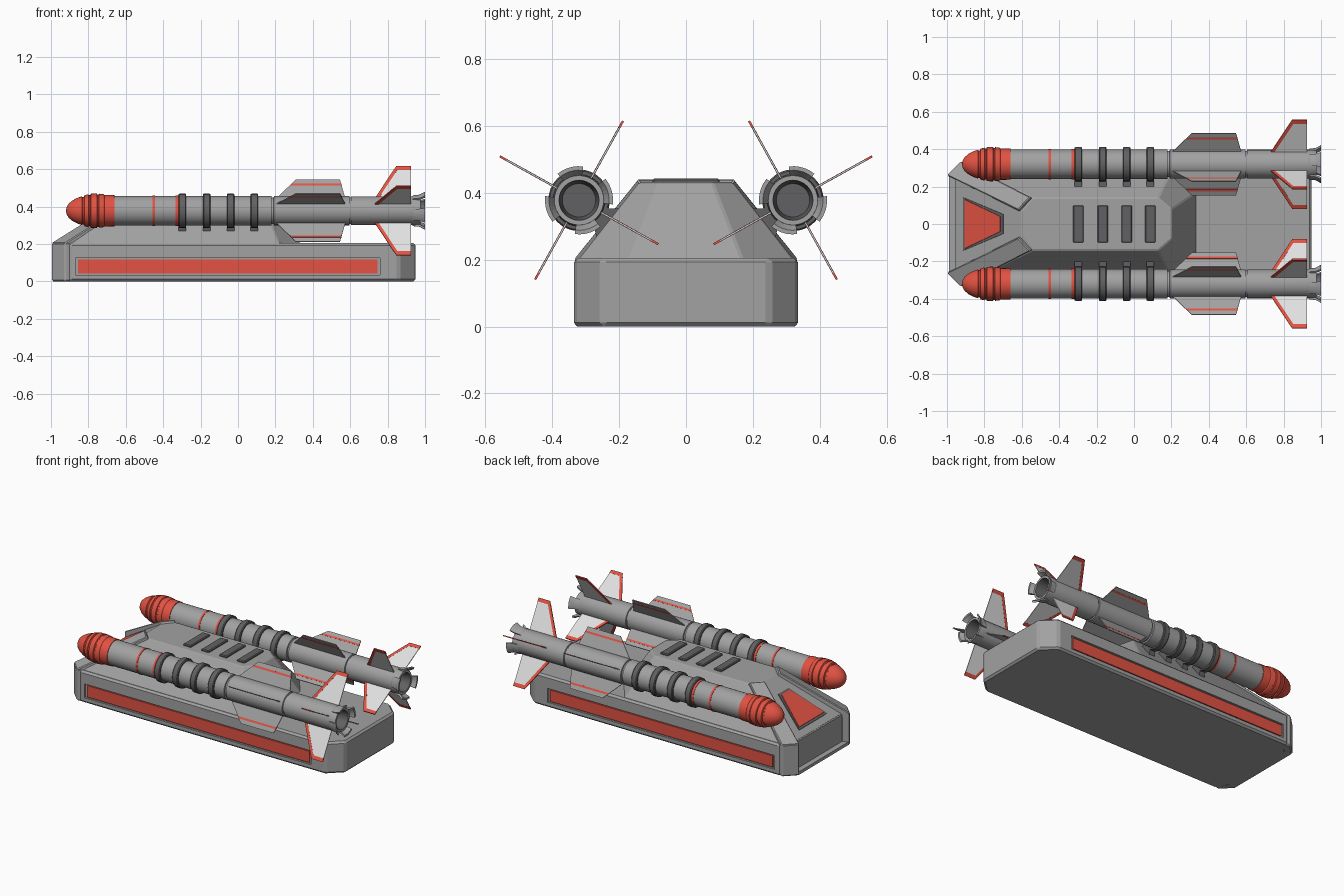
import bpy, bmesh, math
from mathutils import Vector

if "Cube" in bpy.data.objects:
    bpy.data.objects.remove(bpy.data.objects["Cube"])


def material(name, rgb):
    m = bpy.data.materials.new(name)
    m.diffuse_color = (*rgb, 1)
    m.use_nodes = True
    m.node_tree.nodes["Principled BSDF"].inputs["Base Color"].default_value = m.diffuse_color
    return m


GREY = material("hull grey", (0.36, 0.36, 0.36))
DARK = material("dark grey", (0.12, 0.12, 0.125))
LIGHT = material("light grey", (0.75, 0.75, 0.75))
RED = material("red", (0.76, 0.085, 0.055))
AX_Y, AX_Z = 0.32, 0.378          # missile axis


def make(name, verts, faces, mats, bevel=0.0, face_mats=None, smooth=False):
    me = bpy.data.meshes.new(name)
    me.from_pydata([tuple(v) for v in verts], [], faces)
    for m in mats:
        me.materials.append(m)
    if face_mats:
        for p, i in zip(me.polygons, face_mats):
            p.material_index = i
    bm = bmesh.new()
    bm.from_mesh(me)
    bmesh.ops.remove_doubles(bm, verts=bm.verts, dist=1e-5)
    bmesh.ops.recalc_face_normals(bm, faces=bm.faces)
    bm.to_mesh(me)
    bm.free()
    ob = bpy.data.objects.new(name, me)
    bpy.context.collection.objects.link(ob)
    if bevel:
        b = ob.modifiers.new("bevel", 'BEVEL')
        b.width, b.segments, b.limit_method = bevel, 1, 'ANGLE'
        b.angle_limit = math.radians(25)
    if smooth:
        bpy.ops.object.select_all(action='DESELECT')
        ob.select_set(True)
        bpy.context.view_layer.objects.active = ob
        bpy.ops.object.shade_smooth_by_angle(angle=math.radians(30))
    return ob


def loft(name, a, b, mat, bevel=0.0):
    """Solid between two matching loops."""
    n = len(a)
    faces = [tuple(range(n)), tuple(range(n, 2 * n))]
    faces += [(i, (i + 1) % n, (i + 1) % n + n, i + n) for i in range(n)]
    return make(name, list(a) + list(b), faces, [mat], bevel)


def box(name, x, y, z, mat, bevel=0.0):
    ring = [(x[0], y[0]), (x[1], y[0]), (x[1], y[1]), (x[0], y[1])]
    return loft(name, [(*p, z[0]) for p in ring], [(*p, z[1]) for p in ring], mat, bevel)


def plan(half, z):
    """Mirror a half outline (y > 0) into a closed loop at height z."""
    return [(x, y, z) for x, y in half] + [(x, -y, z) for x, y in reversed(half)]


# ---- base, with a recess for the red strip on each side
base_half = [(-0.955, 0.25), (-0.90, 0.335), (0.86, 0.335), (0.95, 0.25)]
base = loft("base", plan(base_half, 0), plan(base_half, 0.205), GREY, 0.012)
for s in (-1, 1):
    cutter = box("strip_cutter", (-0.87, 0.76), (s * 0.323, s * 0.36), (0.035, 0.125), GREY)
    cutter.hide_render = True
    mod = base.modifiers.new("recess", 'BOOLEAN')
    mod.object, mod.operation, mod.solver = cutter, 'DIFFERENCE', 'EXACT'
    bpy.context.view_layer.objects.active = base
    for m in [m.name for m in base.modifiers]:
        bpy.ops.object.modifier_apply(modifier=m)
    bpy.data.objects.remove(cutter)
    box("side_strip", (-0.855, 0.745), (s * 0.322, s * 0.331), (0.043, 0.117), RED)

# ---- upper hull
low = [(-0.955, 0.25), (-0.92, 0.325), (0.22, 0.325), (0.335, 0.17)]
high = [(-0.60, 0.07), (-0.54, 0.14), (0.13, 0.14), (0.20, 0.08)]
loft("upper_hull", plan(low, 0.197), plan(high, 0.432), GREY, 0.006)

# ---- front corner posts, sloping bars and sill
for s in (-1, 1):
    foot = [(-1.0, 0.26), (-0.925, 0.335), (-0.88, 0.32), (-0.95, 0.235)]
    loft("front_post", [(x, s * y, 0) for x, y in foot],
         [(x, s * y, 0.208) for x, y in foot], GREY, 0.008)
    bottom = [(-1.0, 0.26, 0.205), (-0.925, 0.335, 0.205), (-0.88, 0.32, 0.17), (-0.95, 0.235, 0.17)]
    top = [(-0.62, 0.075, 0.442), (-0.555, 0.145, 0.442), (-0.53, 0.13, 0.41), (-0.60, 0.06, 0.41)]
    loft("front_bar", [(x, s * y, z) for x, y, z in bottom],
         [(x, s * y, z) for x, y, z in top], GREY, 0.005)
box("front_sill", (-0.99, -0.94), (-0.26, 0.26), (0.0, 0.02), GREY)


# ---- red badge plate on the front slope
def slope(x, y, h):
    return Vector((x, y, 0.197 + (x + 0.955) * 0.662)) + h * Vector((-0.552, 0, 0.834))


for name, g, h, mat in (("front_panel_frame", 0.012, 0.005, DARK), ("front_panel", 0, 0.010, RED)):
    pts = [(-0.90 - g, 0.13 + g), (-0.71 + g, 0.04 + g), (-0.71 + g, -0.04 - g), (-0.90 - g, -0.13 - g)]
    loft(name, [slope(x, y, -0.003) for x, y in pts], [slope(x, y, h) for x, y in pts], mat)

# ---- deck vents
RINGS = (-0.297, -0.168, -0.04, 0.088)
for x in RINGS:
    box("deck_vent", (x - 0.028, x + 0.028), (-0.1, 0.1), (0.42, 0.443), DARK, 0.005)


# ---- missiles
def polar(s, x, r, a, off=0.0):
    return (x, s * (AX_Y + r * math.cos(a) - off * math.sin(a)),
            AX_Z + r * math.sin(a) + off * math.cos(a))


def lathe(name, s, profile, mats, seg_mats=None, n=32, start=0.0, sweep=None, smooth=True):
    """Turn (x, r) points about the missile axis; a sweep gives a closed wedge."""
    k, full = len(profile), sweep is None
    steps = n if full else n + 1
    verts = [polar(s, x, r, start + (math.tau if full else sweep) * j / n)
             for j in range(steps) for x, r in profile]
    faces, fm = [], []
    for j in range(n):
        j2 = (j + 1) % steps
        for i in range(k - 1 if full else k):
            i2 = (i + 1) % k
            faces.append((j * k + i, j * k + i2, j2 * k + i2, j2 * k + i))
            fm.append(seg_mats[i] if seg_mats else 0)
    if not full:
        faces += [tuple(range(k)), tuple(range(n * k, n * k + k))]
        fm += [0, 0]
    return make(name, verts, faces, mats, 0, fm, smooth)


def fin_plate(name, s, a, pts, t, mat):
    loft(name, [polar(s, x, r, a, -t / 2) for x, r in pts],
         [polar(s, x, r, a, t / 2) for x, r in pts], mat)


nose = [(-0.92, 0), (-0.917, 0.018), (-0.905, 0.038), (-0.885, 0.055), (-0.86, 0.068),
        (-0.835, 0.077), (-0.832, 0.073), (-0.824, 0.073), (-0.821, 0.083), (-0.80, 0.088),
        (-0.797, 0.083), (-0.79, 0.083), (-0.787, 0.091), (-0.755, 0.092), (-0.752, 0.087),
        (-0.745, 0.087), (-0.742, 0.091), (-0.72, 0.088), (-0.715, 0.084), (-0.66, 0.083), (-0.66, 0.0)]
body = [(-0.67, 0), (-0.67, 0.079), (-0.456, 0.079), (-0.444, 0.079), (-0.33, 0.079),
        (-0.31, 0.079), (0.178, 0.079), (0.18, 0.07), (0.19, 0.07), (0.192, 0.078),
        (0.595, 0.078), (0.597, 0.071), (0.603, 0.071), (0.605, 0.077), (0.94, 0.077),
        (0.975, 0.074), (0.975, 0.06), (0.90, 0.05), (0.90, 0.0)]

for s in (-1, 1):
    lathe("nose_cone", s, nose, [RED])
    lathe("missile_body", s, body, [GREY, DARK], [0] * 16 + [1, 1])
    for x, w in ((-0.45, 0.006), (-0.322, 0.011)):
        lathe("red_band", s, [(x - w, 0.07), (x - w, 0.0815), (x + w, 0.0815), (x + w, 0.07)], [RED])
    # clamp rings with brackets flaring onto the hull side
    n_y, n_z = 0.787, 0.616
    for x in RINGS:
        lathe("clamp_ring", s, [(x - 0.02, 0.07), (x - 0.02, 0.088), (x - 0.015, 0.092),
                                (x + 0.015, 0.092), (x + 0.02, 0.088), (x + 0.02, 0.07)], [DARK], n=24)
        shape = [(-0.06, 0.115), (-0.035, 0.085), (-0.035, 0.06), (0.035, 0.06), (0.035, 0.085), (0.06, 0.115)]
        pts = [(s * (AX_Y - d * n_y + u * n_z), AX_Z - d * n_z - u * n_y) for u, d in shape]
        loft("clamp_bracket", [(x - 0.02, *p) for p in pts], [(x + 0.02, *p) for p in pts], DARK)
    for k in range(4):
        a = math.radians(119 + 90 * k)
        # middle fin with a red stripe
        fin_plate("middle_fin", s, a, [(0.2, 0.07), (0.31, 0.19), (0.545, 0.19), (0.575, 0.07)], 0.005, GREY)
        fin_plate("middle_fin_stripe", s, a,
                  [(0.277, 0.152), (0.288, 0.164), (0.552, 0.164), (0.555, 0.152)], 0.0066, RED)
        # tail fin with red tip and leading edge
        fin_plate("tail_fin", s, a, [(0.73, 0.07), (0.845, 0.27), (0.925, 0.27), (0.925, 0.07)], 0.005, LIGHT)
        fin_plate("tail_fin_tip", s, a, [(0.833, 0.248), (0.846, 0.271), (0.926, 0.271), (0.926, 0.248)],
                  0.0066, RED)
        fin_plate("tail_fin_edge", s, a, [(0.729, 0.07), (0.833, 0.25), (0.853, 0.25), (0.749, 0.07)],
                  0.0066, RED)
        # exhaust claw between the fins
        lathe("exhaust_claw", s, [(0.925, 0.074), (0.94, 0.083), (0.97, 0.086), (1.0, 0.102),
                                  (1.0, 0.09), (0.965, 0.07)],
              [GREY], n=5, start=a + math.radians(22), sweep=math.radians(46), smooth=False)
